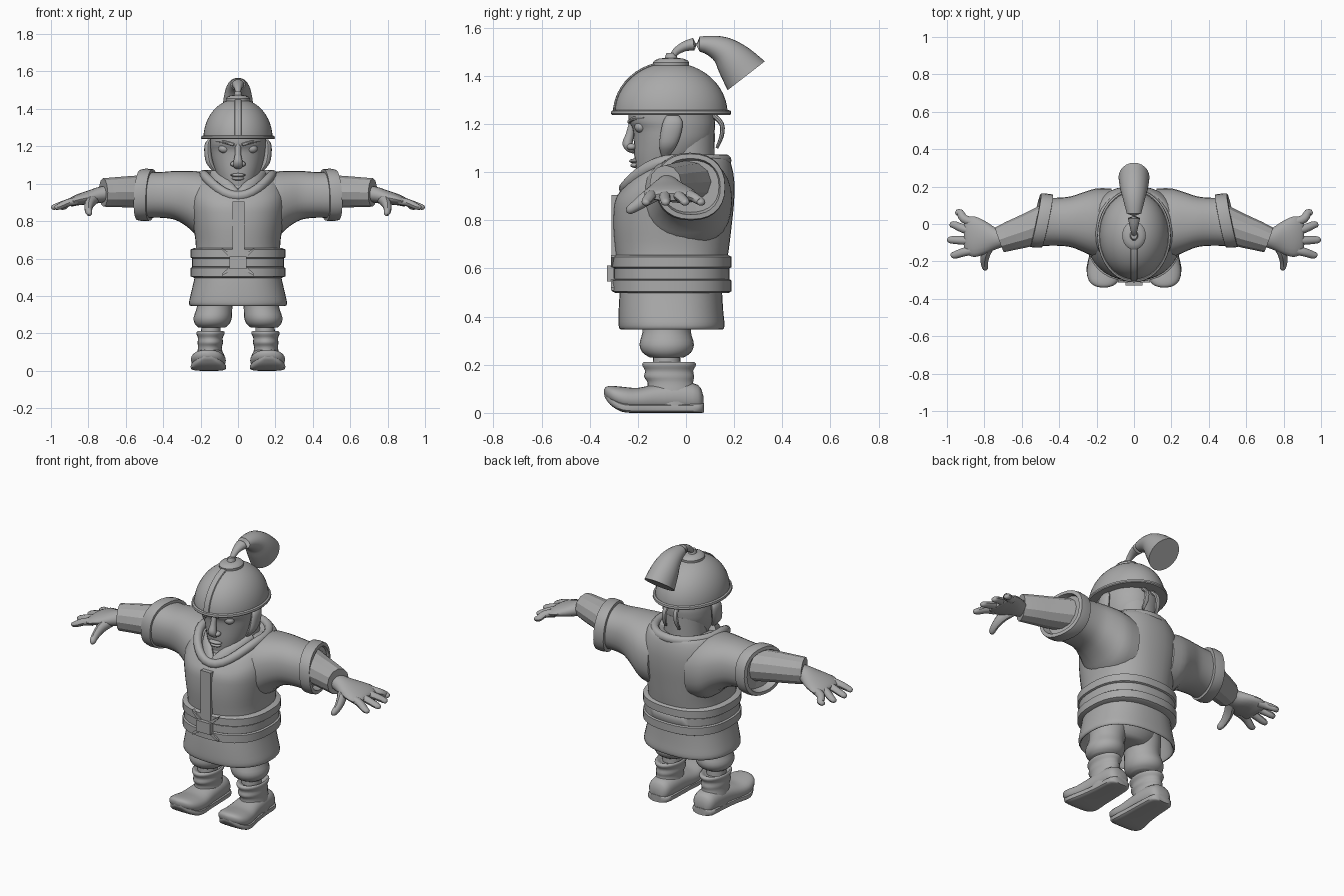
import bpy, bmesh, math
from mathutils import Vector

X, Y, Z = Vector((1, 0, 0)), Vector((0, 1, 0)), Vector((0, 0, 1))
clay = bpy.data.materials.new("plain grey")
clay.diffuse_color = (0.4, 0.4, 0.4, 1)


def finish(name, bm, mirror=False, angle=40):
    bmesh.ops.recalc_face_normals(bm, faces=bm.faces)
    me = bpy.data.meshes.new(name)
    bm.to_mesh(me)
    bm.free()
    me.materials.append(clay)
    ob = bpy.data.objects.new(name, me)
    bpy.context.collection.objects.link(ob)
    bpy.ops.object.select_all(action='DESELECT')
    ob.select_set(True)
    bpy.context.view_layer.objects.active = ob
    bpy.ops.object.shade_smooth_by_angle(angle=math.radians(angle))
    if mirror:
        ob.modifiers.new("mirror", 'MIRROR')
    return ob


def catmull(st, k):
    # smooth the stations by spline interpolation
    P = [Vector(s) for s in st]
    out = []
    for i in range(len(P) - 1):
        a, b, c, d = P[max(i - 1, 0)], P[i], P[i + 1], P[min(i + 2, len(P) - 1)]
        for j in range(k):
            t = j / k
            out.append(0.5 * (2*b + (c - a)*t + (2*a - 5*b + 4*c - d)*t*t + (3*b - a - 3*c + d)*t**3))
    return out + [P[-1]]


def loft(name, st, up=Y, axis=None, caps=(True, True), n=24, k=3, power=2.0,
         closed=False, mirror=False, warp=None, angle=40):
    """Skin elliptical rings; each station is x, y, z, half width across, half width along up."""
    S = catmull(st, k) if k > 1 else [Vector(s) for s in st]
    bm, rings, m = bmesh.new(), [], len(S)
    for i, s in enumerate(S):
        c = Vector(s[:3])
        lo, hi = (S[i - 1], S[(i + 1) % m]) if closed else (S[max(i - 1, 0)], S[min(i + 1, m - 1)])
        t = axis or (Vector(hi[:3]) - Vector(lo[:3])).normalized()
        u = t.cross(up).normalized()
        v = u.cross(t).normalized()
        ring = []
        for j in range(n):
            a = 2 * math.pi * j / n
            ca, sa = math.cos(a), math.sin(a)
            p = c + u * s[3] * math.copysign(abs(ca)**(2/power), ca) \
                  + v * s[4] * math.copysign(abs(sa)**(2/power), sa)
            ring.append(bm.verts.new(warp(p) if warp else p))
        rings.append(ring)
    for i in range(m if closed else m - 1):
        A, B = rings[i], rings[(i + 1) % m]
        for j in range(n):
            bm.faces.new((A[j], A[(j+1) % n], B[(j+1) % n], B[j]))
    if not closed:
        if caps[0]: bm.faces.new(rings[0])
        if caps[1]: bm.faces.new(rings[-1])
    return finish(name, bm, mirror, angle)


def ball(name, c, r, mirror=False):
    bm = bmesh.new()
    bmesh.ops.create_uvsphere(bm, u_segments=20, v_segments=12, radius=1)
    for v in bm.verts:
        v.co = Vector([c[i] + v.co[i] * r[i] for i in range(3)])
    return finish(name, bm, mirror)


def slab(name, outline, y0, y1):
    # flat plate from an x, z outline
    bm = bmesh.new()
    f = bm.faces.new([bm.verts.new((x, y0, z)) for x, z in outline])
    r = bmesh.ops.extrude_face_region(bm, geom=[f])
    for v in r['geom']:
        if isinstance(v, bmesh.types.BMVert): v.co.y = y1
    return finish(name, bm, angle=20)


def levels(rows):
    # rows of z, front y, back y, half width
    return [(0, (f + b) / 2, z, w, (b - f) / 2) for z, f, b, w in rows]


# tunic body, neckline dipping at the front
def neckline(p):
    if p.z > 0.86 and p.y < 0:
        p.z -= (p.z - 0.86) * min(1, (-p.y / 0.27))**1.5 * 0.6
    return p

loft("tunic", levels([(.60, -.285, .165, .228), (.68, -.295, .178, .226), (.78, -.303, .19, .24),
                      (.88, -.298, .20, .255), (.97, -.285, .20, .25), (1.04, -.26, .185, .22),
                      (1.06, -.235, .165, .19), (1.05, -.20, .13, .15)]),
     axis=Z, n=40, caps=(False, True), power=2.3, warp=neckline)

# open skirt with a folded hem
loft("skirt", levels([(.56, -.265, .15, .225), (.50, -.275, .15, .232), (.42, -.28, .155, .25),
                      (.365, -.28, .16, .262), (.347, -.272, .153, .254), (.365, -.262, .143, .244),
                      (.45, -.255, .135, .23), (.55, -.25, .13, .21)]),
     axis=Z, n=40, caps=(False, True), power=2.4)

# belt in three bands
for nm, z0, z1, g in (("belt_lower", .497, .558, .002), ("belt_middle", .548, .607, -.006),
                      ("belt_upper", .597, .656, .002)):
    loft(nm, levels([(z0, -.29, .175, .235), (z0 + .008, -.305 - g, .187 + g, .252 + g),
                     (z1 - .008, -.305 - g, .187 + g, .252 + g), (z1, -.29, .175, .235)]),
         axis=Z, n=40, k=1, power=2.4)

# belt knot and front strip
slab("knot", [(-.046, .545), (.046, .545), (.046, .612), (-.046, .612)], -.328, -.30)
for s in (-1, 1):
    slab("bow_end", [(s*.04, .60), (s*.085, .645), (s*.085, .655), (s*.02, .612)], -.312, -.29)
    slab("bow_tail", [(s*.04, .56), (s*.085, .52), (s*.085, .508), (s*.02, .545)], -.312, -.29)
slab("front_strip", [(-.03, .62), (.036, .62), (.036, .905), (-.03, .905)], -.309, -.27)

# rolled collar
collar = []
for i in range(32):
    a = 2 * math.pi * i / 32
    s = math.sin(a)
    z = 1.048 - .115 * max(0, -s)**2.2
    collar.append((.185 * math.cos(a), -.04 + (.205 if s > 0 else .215) * s, z, .024, .026))
loft("collar", collar, up=Z, k=1, n=12, closed=True)

# crossed inner lapels
loft("lapel", [(.125, -.06, 1.06, .03, .02), (.09, -.16, 1.015, .035, .02),
               (.03, -.23, .95, .035, .02), (-.01, -.25, .90, .03, .015)], up=Y, n=12, mirror=True)

# sleeves with rolled cuffs
loft("sleeve", [(.12, 0, .87, .19, .18), (.20, .005, .885, .185, .18), (.27, .01, .918, .16, .15),
                (.34, .012, .938, .135, .13), (.42, .012, .94, .128, .122), (.49, .012, .94, .13, .124)],
     up=Z, axis=X, n=28, power=2.3, mirror=True)
loft("cuff", [(.462, .015, .94, .125, .12), (.464, .016, .94, .145, .138), (.50, .018, .94, .148, .141),
              (.527, .02, .94, .145, .136), (.529, .02, .94, .125, .117), (.49, .015, .94, .115, .107)],
     up=Z, axis=Vector((.97, .2, .06)).normalized(), n=28, k=1, power=2.3, mirror=True)

# forearm wraps, faceted
loft("forearm", [(.44, .02, .96, .098, .09), (.56, -.03, .957, .09, .085), (.65, -.06, .955, .08, .08),
                 (.72, -.085, .953, .07, .076)], up=Z, n=12, k=2, mirror=True, angle=15)

# hands
loft("palm", [(.69, -.075, .95, .045, .042), (.74, -.078, .94, .058, .042), (.79, -.073, .927, .085, .038),
              (.85, -.068, .915, .108, .03), (.89, -.065, .902, .10, .024), (.905, -.065, .897, .085, .015)],
     up=Z, axis=Vector((.96, 0, -.25)).normalized(), n=20, mirror=True)
for nm, y0, y1, tip in (("little_finger", .008, .06, .955), ("ring_finger", -.04, -.005, .985),
                        ("middle_finger", -.09, -.085, .998), ("index_finger", -.14, -.165, .98)):
    loft(nm, [(.86, y0, .908, .024, .022), (.91, y0*.6 + y1*.4, .898, .023, .02),
              (tip - .025, y1, .878, .02, .017), (tip - .006, y1, .872, .014, .012), (tip, y1, .87, .005, .005)],
         up=Z, n=10, mirror=True)
loft("thumb", [(.755, -.09, .93, .03, .028), (.79, -.15, .90, .032, .026), (.80, -.20, .865, .024, .021),
               (.795, -.235, .842, .018, .016), (.793, -.246, .835, .006, .006)], up=X, n=10, mirror=True)

# head and neck
loft("neck", levels([(.88, -.13, .14, .14), (1.0, -.11, .12, .12), (1.16, -.10, .12, .12)]), axis=Z)
loft("head", levels([(.945, -.185, -.10, .03), (.965, -.20, -.05, .064), (1.01, -.208, .0, .095),
                     (1.07, -.215, .07, .122), (1.13, -.217, .11, .14), (1.18, -.222, .12, .147),
                     (1.215, -.238, .12, .15), (1.28, -.235, .11, .148)]), axis=Z, n=32, power=2.1)
loft("nose", [(0, -.222, 1.21, .016, .014), (0, -.232, 1.16, .016, .018), (0, -.243, 1.12, .024, .022),
              (0, -.232, 1.09, .024, .018), (0, -.215, 1.078, .008, .008)], axis=Z, n=14)
ball("nostril", (.024, -.226, 1.105), (.017, .02, .014), True)
ball("eye", (.073, -.188, 1.187), (.031, .026, .024), True)
loft("eyebrow", [(.022, -.238, 1.208, .006, .008), (.07, -.217, 1.222, .009, .009),
                 (.115, -.172, 1.226, .006, .007)], up=Z, n=8, mirror=True)
ball("upper_lip", (0, -.212, 1.046), (.04, .024, .01))
ball("lower_lip", (0, -.208, 1.028), (.033, .023, .011))
ball("chin", (0, -.18, .975), (.045, .028, .03))
loft("ear", [(.125, -.085, 1.07, .012, .018), (.15, -.075, 1.11, .02, .036), (.16, -.062, 1.165, .02, .043),
             (.16, -.055, 1.21, .018, .04), (.15, -.055, 1.235, .012, .025)], axis=Z, n=16, mirror=True)
# hanging ties behind the head
loft("tie", [(.03, .11, 1.24, .012, .012), (.035, .148, 1.20, .014, .01), (.04, .148, 1.15, .016, .009),
             (.045, .128, 1.10, .008, .006)], up=Y, n=8, mirror=True)

# helmet: hollow dome, rim, front ridge, finial
dome = [(1.242 + .213 * math.sin(a), .185 * math.cos(a), .235 * math.cos(a))
        for a in [math.pi / 2 * i / 12 for i in range(12)]]
loft("helmet", [(0, -.062, z, w, d) for z, w, d in dome], axis=Z, n=40, k=1, caps=(False, True))
loft("helmet_rim", [(0, -.062, z, .19 + g, .243 + g) for z, g in
                    ((1.25, -.02), (1.258, -.004), (1.254, .005), (1.243, .007), (1.238, .003), (1.238, -.04))],
     axis=Z, n=40, k=1, caps=(False, True))
loft("helmet_ridge", [(0, -.062 - .236 * math.cos(a), 1.242 + .214 * math.sin(a), .019, .006)
                      for a in [math.pi / 2 * i / 12 for i in range(13)]], up=Z, n=8, k=1, power=4)
loft("finial", [(0, -.062, z, r, r * 1.2) for z, r in
                ((1.44, .062), (1.456, .063), (1.465, .056), (1.472, .04), (1.474, .022), (1.495, .016))],
     axis=Z, n=24, k=1)
# plume flaring to a flat cut end
loft("plume", [(0, -.06, 1.47, .013, .012), (0, -.04, 1.502, .017, .016), (0, .01, 1.527, .028, .023),
               (0, .08, 1.53, .045, .036), (0, .15, 1.507, .063, .058), (0, .20, 1.462, .076, .08),
               (0, .25, 1.40, .083, .098)], up=Y, n=24)

# trousers and shins
loft("pelvis", levels([(.56, -.20, .06, .18), (.44, -.20, .06, .20), (.375, -.17, .03, .14),
                       (.36, -.14, .0, .08)]), axis=Z)
loft("trouser_leg", [(.11, -.07, .48, .10, .11), (.118, -.075, .40, .10, .105), (.125, -.08, .34, .095, .10),
                     (.135, -.08, .285, .102, .113), (.138, -.08, .25, .092, .10), (.14, -.08, .23, .07, .07)],
     axis=Z, mirror=True)
loft("shin", [(.145, -.08, .25, .05, .055), (.145, -.08, .15, .055, .06)], axis=Z, k=1, mirror=True)

# boots: gathered shaft, foot with upturned toe, flat sole
loft("boot_shaft", [(.147, -.07, .195, .05, .06), (.147, -.07, .212, .068, .098), (.147, -.07, .20, .076, .112),
                    (.148, -.07, .175, .066, .10), (.148, -.07, .15, .068, .104), (.15, -.065, .125, .064, .095),
                    (.15, -.06, .08, .07, .105), (.15, -.06, .03, .072, .11)], axis=Z, mirror=True)
loft("boot_foot", [(.147, .072, .045, .03, .025), (.147, .05, .06, .062, .056), (.147, -.03, .066, .074, .062),
                   (.15, -.12, .062, .08, .058), (.155, -.20, .054, .09, .05), (.16, -.26, .06, .092, .048),
                   (.162, -.305, .074, .078, .038), (.162, -.33, .085, .05, .024), (.162, -.34, .088, .015, .01)],
     up=Z, axis=-Y, n=24, power=2.3, mirror=True)
loft("boot_sole", [(.147, .075, .021, .035, .02), (.147, .05, .02, .068, .02), (.147, -.05, .02, .076, .02),
                   (.152, -.15, .02, .084, .02), (.158, -.23, .02, .095, .02), (.16, -.275, .028, .088, .02),
                   (.162, -.315, .052, .062, .018), (.162, -.338, .078, .02, .012)],
     up=Z, axis=-Y, n=20, power=4, mirror=True)
